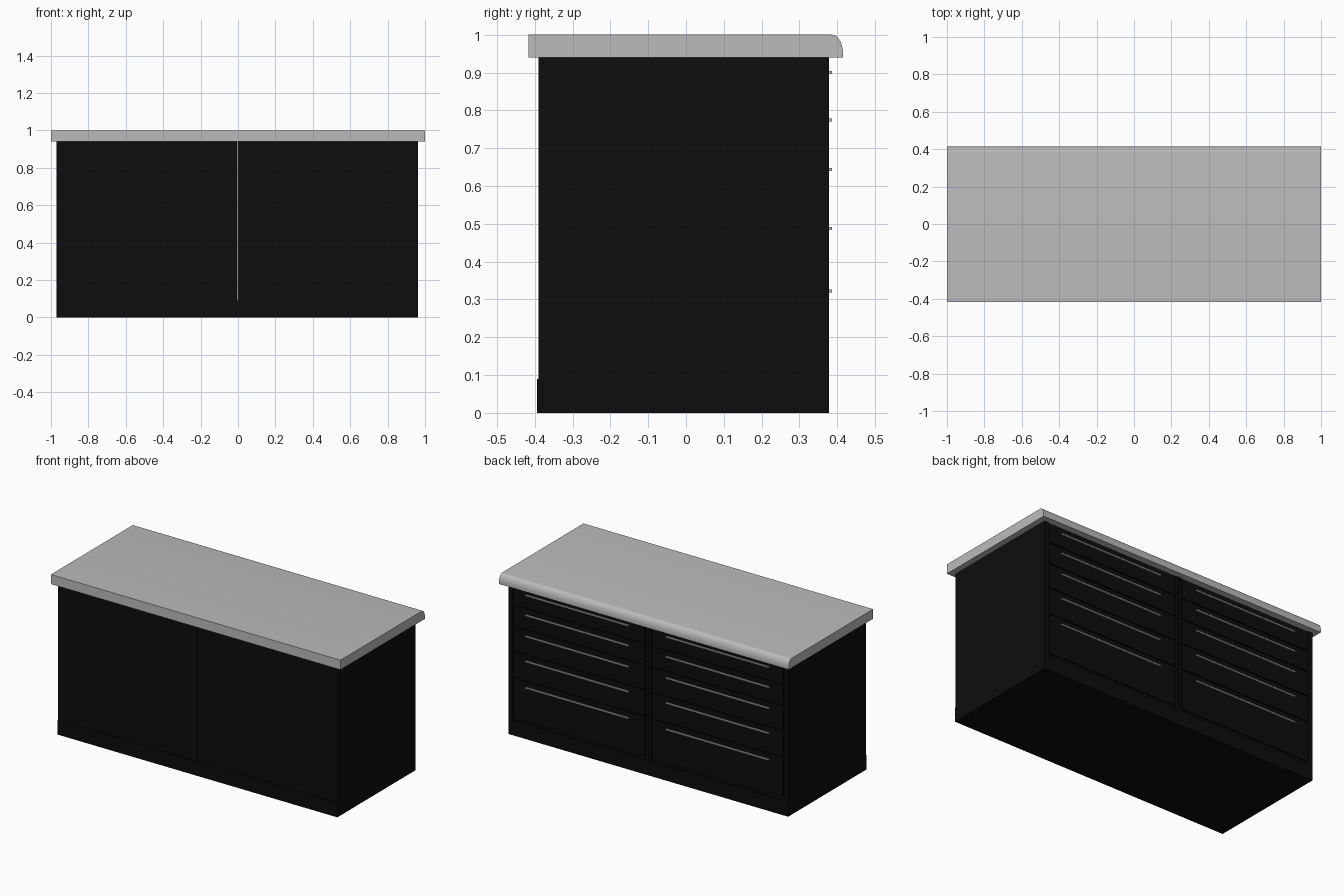
import bpy, bmesh, math

cube = bpy.data.objects.get("Cube")
if cube:
    bpy.data.objects.remove(cube, do_unlink=True)


def material(name, value, rough=0.5):
    m = bpy.data.materials.new(name)
    m.use_nodes = True
    col = (value, value, value, 1)
    m.diffuse_color = col
    bsdf = m.node_tree.nodes["Principled BSDF"]
    bsdf.inputs["Base Color"].default_value = col
    bsdf.inputs["Roughness"].default_value = rough
    return m


BLACK = material("cabinet black", 0.004)
GREY = material("worktop grey", 0.50)
METAL = material("handle grey", 0.50)


def add_object(name, bm, mat):
    bmesh.ops.recalc_face_normals(bm, faces=bm.faces)
    me = bpy.data.meshes.new(name)
    bm.to_mesh(me)
    bm.free()
    me.materials.append(mat)
    ob = bpy.data.objects.new(name, me)
    bpy.context.collection.objects.link(ob)
    return ob


def box(name, x, y, z, mat):
    bm = bmesh.new()
    bmesh.ops.create_cube(bm, size=1)
    for v in bm.verts:
        for i, (lo, hi) in enumerate((x, y, z)):
            v.co[i] = lo if v.co[i] < 0 else hi
    return add_object(name, bm, mat)


XC = -0.004            # cabinet centre line
XL, XR = -0.97, 0.962  # outer cabinet sides
FACE = 0.378           # drawer face plane
INNER = 0.368          # recessed plane behind the drawer gaps
TOP, KICK = 0.94, 0.09

# Worktop: profile with one rounded long edge, extruded along x
profile = [(-0.417, TOP), (-0.417, 1.0)]
for i in range(11):
    a = math.pi / 2 * (1 - i / 10)
    profile.append((0.385 + 0.03 * math.cos(a), 0.952 + 0.048 * math.sin(a)))
profile.append((0.415, TOP))
bm = bmesh.new()
face = bm.faces.new([bm.verts.new((-1, y, z)) for y, z in profile])
ext = bmesh.ops.extrude_face_region(bm, geom=[face])
bmesh.ops.translate(bm, vec=(2, 0, 0),
                    verts=[g for g in ext["geom"] if isinstance(g, bmesh.types.BMVert)])
worktop = add_object("worktop", bm, GREY)
bpy.context.view_layer.objects.active = worktop
worktop.select_set(True)
bpy.ops.object.shade_smooth_by_angle(angle=math.radians(30))
worktop.select_set(False)

# Plinth spanning both cabinets
box("plinth", (XL, XR), (-0.394, FACE), (0, KICK), BLACK)

# Two drawer cabinets, one on each side of the centre line
handle_heights = [0.90, 0.775, 0.643, 0.487, 0.322]
drawer_tops = [h + 0.036 for h in handle_heights] + [0.105]
GAP = 0.006

for side, s, outer in (("right", -1, XL), ("left", 1, XR)):
    def span(a, b):
        return (min(a, b), max(a, b))

    inner = XC + s * 0.002
    # Carcass, leaving a thin seam between the two cabinets
    box(f"{side}_carcass", span(inner, outer), (-0.39, INNER), (KICK, TOP), BLACK)
    # Upright frames around the drawers
    box(f"{side}_outer_stile", span(outer, outer - s * 0.03), (INNER, FACE), (KICK, TOP), BLACK)
    box(f"{side}_inner_stile", span(inner, inner + s * 0.018), (INNER, FACE), (KICK, TOP), BLACK)

    for i, h in enumerate(handle_heights):
        box(f"{side}_drawer_front_{i + 1}",
            span(XC + s * 0.026, outer - s * 0.036), (INNER, FACE),
            (drawer_tops[i + 1] + GAP, drawer_tops[i]), BLACK)
        # Long slim handle strip
        box(f"{side}_handle_{i + 1}", span(s * 0.13, s * 0.84),
            (FACE, 0.386), (h - 0.004, h + 0.004), METAL)
